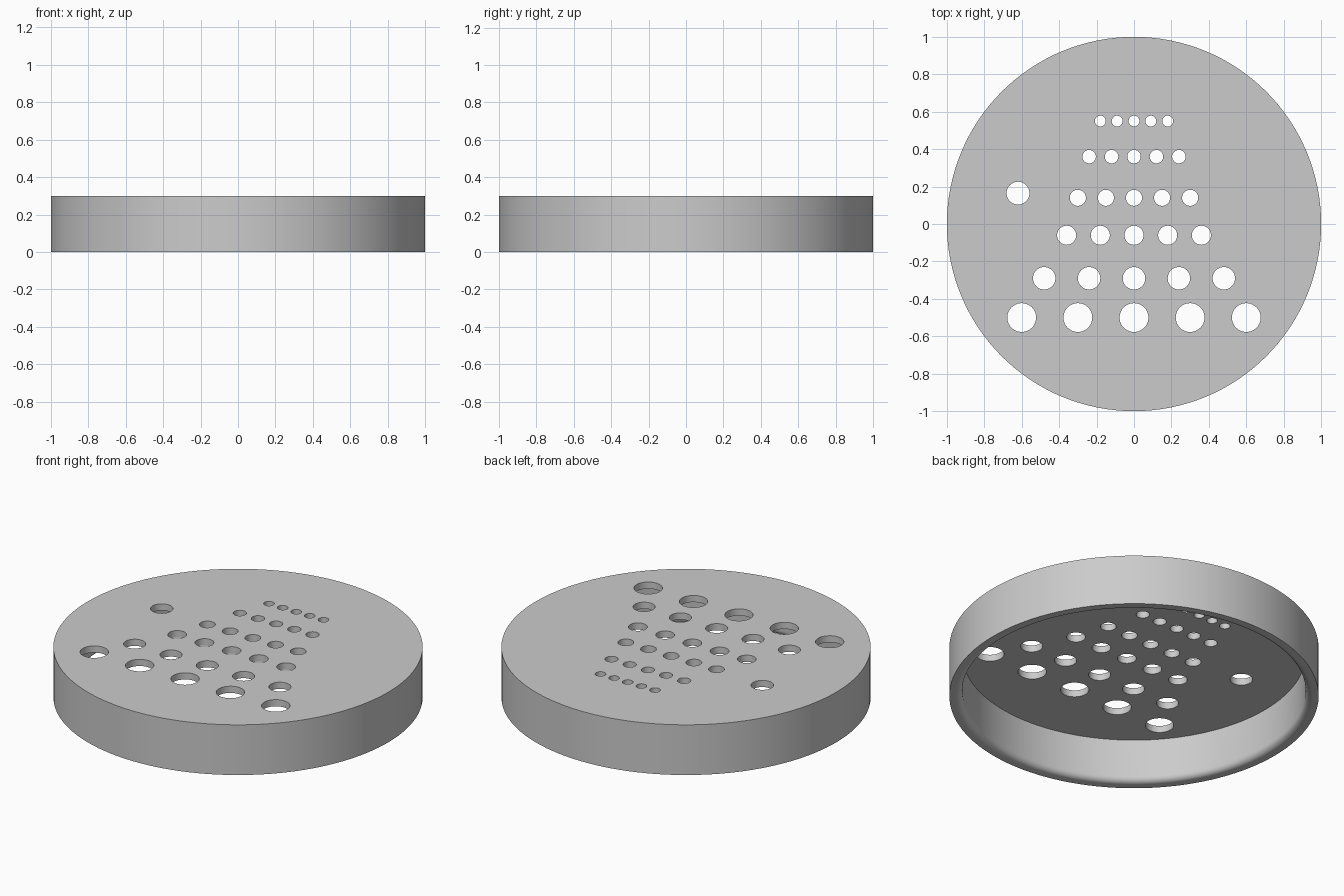
import bpy, bmesh
from math import pi, sin, cos
from mathutils import Matrix, Vector

cube = bpy.data.objects.get("Cube")
if cube:
    bpy.data.objects.remove(cube, do_unlink=True)

HEIGHT, CEILING = 0.30, 0.26
INNER, FILLET = 0.93, 0.035

grey = bpy.data.materials.new("light grey")
grey.use_nodes = True
grey.diffuse_color = (0.6, 0.6, 0.6, 1)
grey.node_tree.nodes["Principled BSDF"].inputs["Base Color"].default_value = (0.6, 0.6, 0.6, 1)


def make_object(name, bm):
    bmesh.ops.recalc_face_normals(bm, faces=bm.faces)
    mesh = bpy.data.meshes.new(name)
    bm.to_mesh(mesh)
    bm.free()
    obj = bpy.data.objects.new(name, mesh)
    bpy.context.collection.objects.link(obj)
    mesh.materials.append(grey)
    return obj


# Lid: spun wall profile with a rounded inner lip, closed by flat discs
profile = [(1, HEIGHT), (1, 0)]
for i in range(7):
    a = i * pi / 12
    profile.append((INNER + FILLET * (1 - sin(a)), FILLET * (1 - cos(a))))
profile[2:] = [(INNER + FILLET - FILLET * sin(i * pi / 12) , FILLET - FILLET * cos(i * pi / 12))
               for i in range(7)]
profile.append((INNER, CEILING))

bm = bmesh.new()
verts = [bm.verts.new((r, 0, z)) for r, z in profile]
edges = [bm.edges.new(pair) for pair in zip(verts, verts[1:])]
bmesh.ops.spin(bm, geom=verts + edges, cent=(0, 0, 0), axis=(0, 0, 1),
               angle=2 * pi, steps=128)
bmesh.ops.remove_doubles(bm, verts=bm.verts, dist=0.0005)
bmesh.ops.holes_fill(bm, edges=[e for e in bm.edges if e.is_boundary], sides=0)
lid = make_object("perforated_lid", bm)

# Hole cutters: rows of five (y, spacing, radius) and one separate side hole
rows = [(0.55, 0.09, 0.029), (0.36, 0.12, 0.036), (0.14, 0.15, 0.043),
        (-0.06, 0.18, 0.051), (-0.29, 0.24, 0.060), (-0.50, 0.30, 0.077)]
holes = [(i * gap, y, r) for y, gap, r in rows for i in range(-2, 3)]
holes.append((-0.62, 0.165, 0.061))

bm = bmesh.new()
for x, y, r in holes:
    bmesh.ops.create_cone(bm, cap_ends=True, segments=40, radius1=r, radius2=r, depth=0.2,
                          matrix=Matrix.Translation(Vector((x, y, HEIGHT))))
cutter = make_object("hole_cutter", bm)
cutter.hide_render = True

# Cut the holes and remove the cutter
bpy.ops.object.select_all(action="DESELECT")
lid.select_set(True)
bpy.context.view_layer.objects.active = lid
cut = lid.modifiers.new("holes", "BOOLEAN")
cut.operation, cut.solver, cut.object = "DIFFERENCE", "EXACT", cutter
bpy.ops.object.modifier_apply(modifier=cut.name)
bpy.data.objects.remove(cutter, do_unlink=True)

bpy.ops.object.shade_smooth_by_angle(angle=pi / 6)
